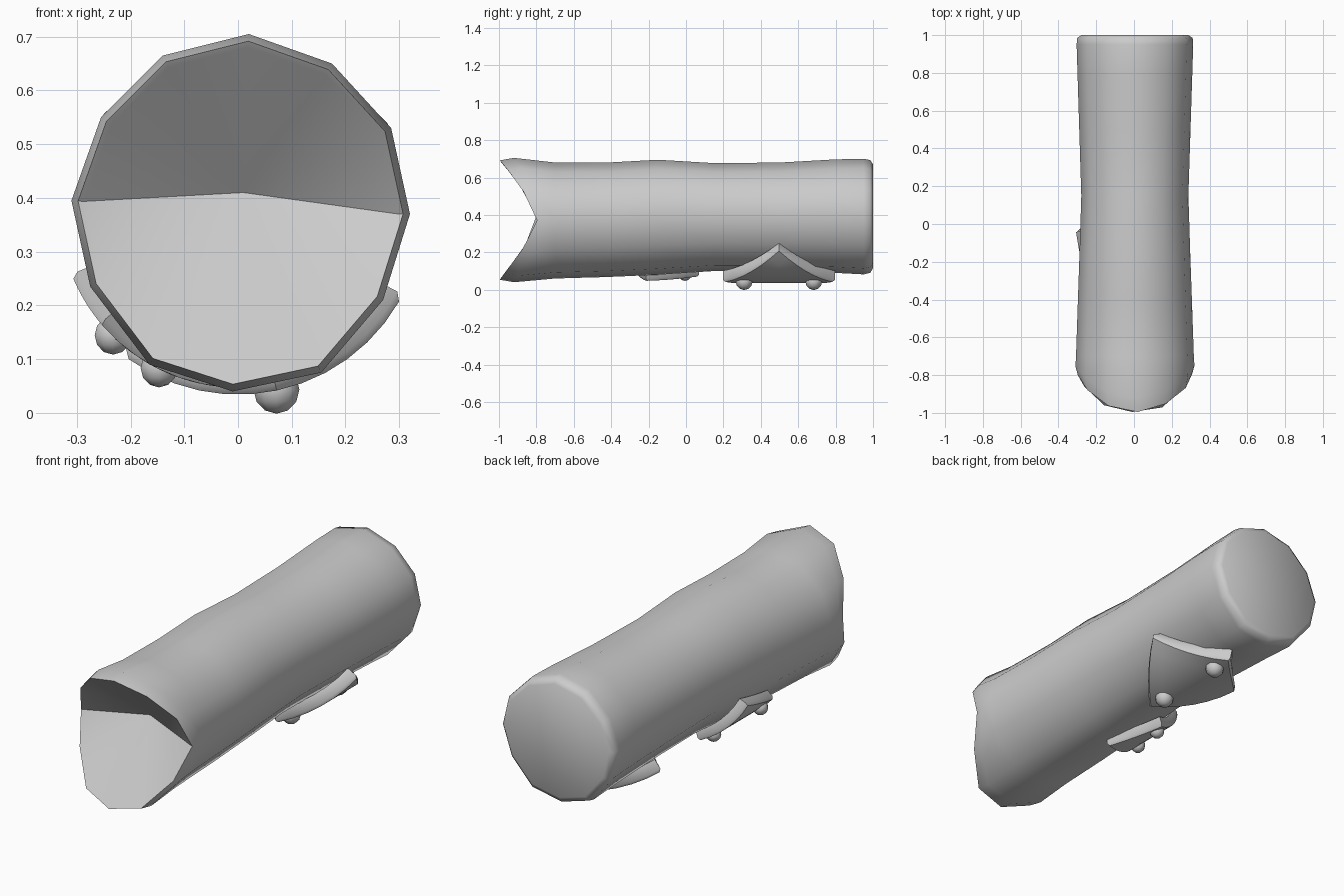
import bpy, bmesh
from math import sin, cos, radians, sqrt
from mathutils import Vector

if "Cube" in bpy.data.objects:
    bpy.data.objects.remove(bpy.data.objects["Cube"])

ZC = 0.38  # log axis height

# Twelve-sided log cross-section (x, z)
OUTLINE = [(0.02, .705), (.175, .65), (.285, .53), (.32, .37), (.27, .21), (.155, .075),
           (-.01, .04), (-.165, .09), (-.275, .235), (-.31, .395), (-.255, .55), (-.14, .665)]

# Rings along the log: (y, x scale, bottom z, top z)
RINGS = [(-.70, .99, .06, .68), (-.42, .96, .068, .68), (-.15, .93, .08, .695),
         (.15, .90, .10, .677), (.5, .935, .10, .68), (.8, .965, .09, .697),
         (.95, .98, .082, .70), (.985, .97, .09, .693), (1.0, .90, .115, .67)]


def finish(name, bm, angle):
    bmesh.ops.recalc_face_normals(bm, faces=bm.faces[:])
    me = bpy.data.meshes.new(name)
    bm.to_mesh(me)
    bm.free()
    ob = bpy.data.objects.new(name, me)
    bpy.context.collection.objects.link(ob)
    bpy.ops.object.select_all(action='DESELECT')
    ob.select_set(True)
    bpy.context.view_layer.objects.active = ob
    bpy.ops.object.shade_smooth_by_angle(angle=radians(angle))
    return ob


def notch(z, lip):
    """Depth of the bitten front end: far forward at top and bottom, set back at the sides."""
    t = min(abs(z - .375) / .33, 1)
    return -.75 - .17 * t ** 1.4 - lip * (.045 + .03 * t)


def build_log():
    bm = bmesh.new()
    rings = []
    # notched front lip, from the inner edge outwards
    for s, lip in ((.925, .9), (.96, 1), (1.0, 0)):
        rings.append([bm.verts.new((x * s, notch(z, lip), .375 + (z - .375) * s))
                      for x, z in OUTLINE])
    for y, sx, lo, hi in RINGS:
        rings.append([bm.verts.new((x * sx, y, lo + (z - .04) / .665 * (hi - lo)))
                      for x, z in OUTLINE])
    n = len(OUTLINE)
    for a, b in zip(rings, rings[1:]):
        for i in range(n):
            j = (i + 1) % n
            bm.faces.new((a[i], a[j], b[j], b[i]))
    # flat back cap and hollow front fan
    bm.faces.new(rings[-1])
    c = bm.verts.new((0.01, -.70, .41))
    for i in range(n):
        bm.faces.new((rings[0][i], rings[0][(i + 1) % n], c))
    finish("log", bm, 50)


def wrap(arc, y, r):
    """Point on a cylinder round the log; arc is an angle from straight down."""
    return Vector((r * sin(arc), y, ZC - r * cos(arc)))


def build_patch(name, arc, y, half_diag, turn, r_in, r_out, nail_r):
    """Square patch wrapped round the log with nails in two opposite corners."""
    bm = bmesh.new()
    N, h = 6, half_diag / sqrt(2)
    d = Vector((sin(turn), cos(turn)))   # diagonal that carries the nails
    e = Vector((-d.y, d.x))

    def place(p, q, r):
        o = d * p + e * q
        return wrap(arc + o.x / .34, y + o.y, r)

    layers = []
    for r, s in ((r_in, 1), (r_out - .012, 1), (r_out, .95)):
        rows = []
        for i in range(N + 1):
            row = []
            for j in range(N + 1):
                u, v = (2 * i / N - 1) * h * s, (2 * j / N - 1) * h * s
                row.append(bm.verts.new(place((u + v) / sqrt(2), (u - v) / sqrt(2), r)))
            rows.append(row)
        layers.append(rows)
    for L in (layers[0], layers[2]):
        for i in range(N):
            for j in range(N):
                bm.faces.new((L[i][j], L[i+1][j], L[i+1][j+1], L[i][j+1]))
    rim = ([(i, 0) for i in range(N)] + [(N, j) for j in range(N)]
           + [(i, N) for i in range(N, 0, -1)] + [(0, j) for j in range(N, 0, -1)])
    for A, B in zip(layers, layers[1:]):
        for (i, j), (k, l) in zip(rim, rim[1:] + rim[:1]):
            bm.faces.new((A[i][j], A[k][l], B[k][l], B[i][j]))
    bmesh.ops.delete(bm, geom=[v for v in bm.verts if not v.link_faces], context='VERTS')
    finish(name, bm, 50)
    # round nail heads
    for k, side in enumerate((-1, 1)):
        bm = bmesh.new()
        bmesh.ops.create_uvsphere(bm, u_segments=10, v_segments=6, radius=nail_r)
        bmesh.ops.translate(bm, verts=bm.verts[:],
                            vec=place(side * half_diag * .62, 0, r_out - .002))
        finish(f"{name}_nail_{k + 1}", bm, 60)


build_log()
build_patch("large_patch", radians(12), .497, .30, 0, .285, .346, .045)
build_patch("small_patch", radians(-35.5), -.127, .215, radians(24), .285, .333, .036)
